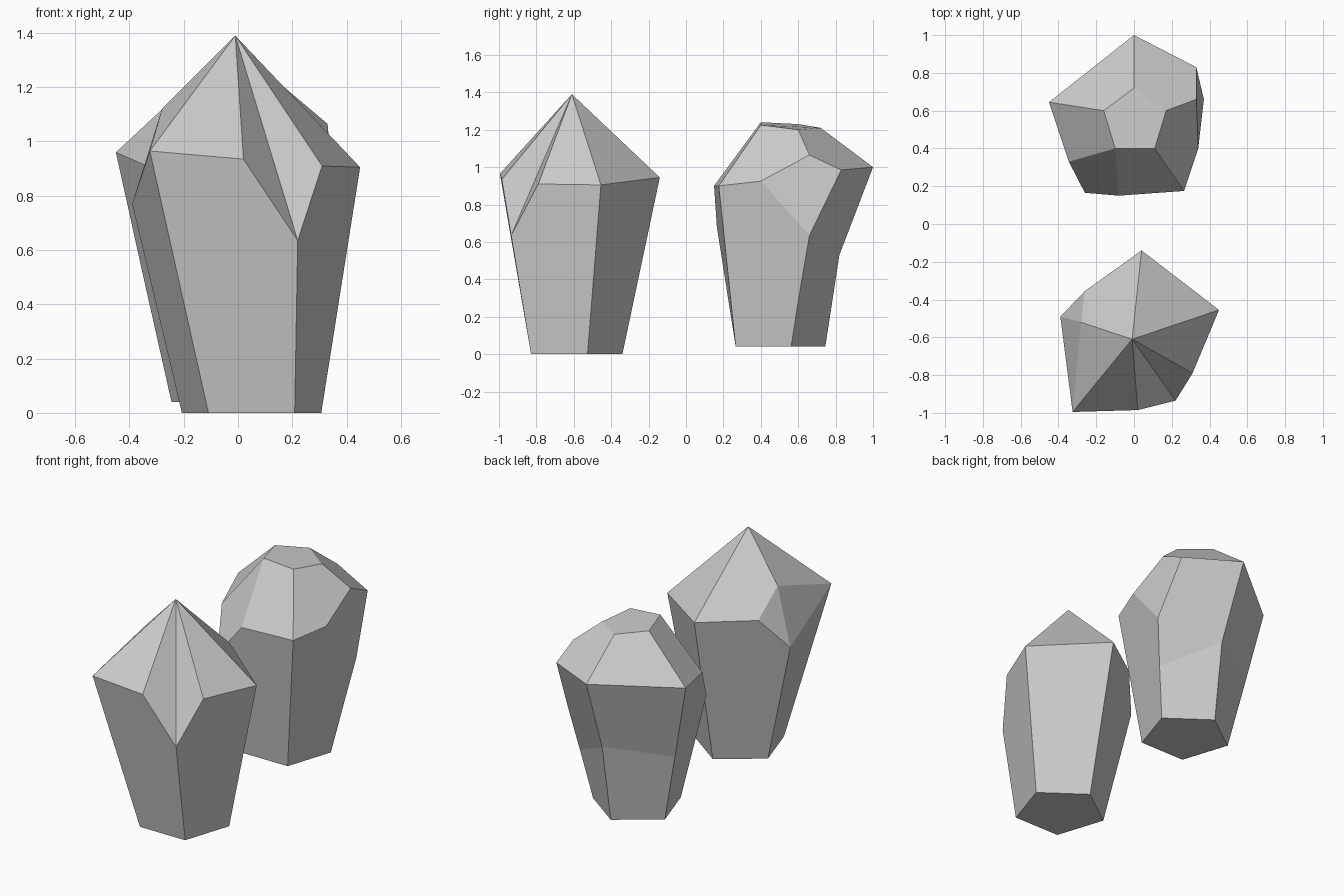
import bpy, bmesh
from math import radians, cos, sin


def pentagon(cx, cy, z, r):
    """Five-sided base ring, counter-clockwise from the front left corner."""
    return [(cx + r * cos(radians(234 + 72 * i)), cy + r * sin(radians(234 + 72 * i)), z)
            for i in range(5)]


def faceted(name, verts, faces):
    """Flat-faced solid from a few corner points."""
    bm = bmesh.new()
    vs = [bm.verts.new(v) for v in verts]
    for f in faces:
        bm.faces.new([vs[i] for i in f])
    bmesh.ops.recalc_face_normals(bm, faces=bm.faces[:])
    mesh = bpy.data.meshes.new(name)
    bm.to_mesh(mesh)
    bm.free()
    obj = bpy.data.objects.new(name, mesh)
    bpy.context.collection.objects.link(obj)
    return obj


# Pointed crystal: base 0-4, rim 5-12, tip 13, chipped left shoulder 14
pointed = pentagon(0.05, -0.61, 0, 0.27) + [
    (-0.325, -0.995, 0.965), (0.02, -0.985, 0.935), (0.22, -0.935, 0.635), (0.31, -0.79, 0.91),
    (0.45, -0.455, 0.905), (0.04, -0.14, 0.945), (-0.26, -0.355, 0.957), (-0.39, -0.49, 0.77),
    (-0.01, -0.61, 1.39), (-0.28, -0.52, 1.12)]
sides = [(4, 3, 2, 1, 0), (0, 1, 7, 6, 5), (1, 2, 9, 8, 7), (2, 3, 10, 9),
         (3, 4, 12, 11, 10), (4, 0, 5, 12)]
crown = [(13, i, i + 1) for i in range(5, 10)]
shoulder = [(13, 10, 11, 14), (14, 11, 12), (14, 12, 5), (13, 14, 5)]
faceted("pointed_crystal", pointed, sides + crown + shoulder)

# Blunt crystal: base 0-4, bent back waist 5-7, rim 8-16, shoulder 17, flat top 18-22
blunt = pentagon(0.007, 0.48, 0.04, 0.265) + [
    (0.317, 0.611, 0.35), (0.015, 0.82, 0.53), (-0.344, 0.602, 0.48),
    (-0.26, 0.165, 0.68), (-0.08, 0.15, 0.90), (0.265, 0.175, 0.90), (0.34, 0.40, 0.925),
    (0.37, 0.66, 0.635), (0.33, 0.83, 0.985), (0.0, 1.0, 1.0), (-0.45, 0.645, 0.96),
    (-0.345, 0.33, 0.914), (0.33, 0.66, 1.065),
    (-0.10, 0.40, 1.24), (0.11, 0.40, 1.225), (0.17, 0.60, 1.2), (0.0, 0.72, 1.21),
    (-0.16, 0.60, 1.23)]
sides = [(4, 3, 2, 1, 0), (0, 1, 10, 9, 8), (1, 2, 5, 12, 11, 10), (2, 3, 6, 5),
         (5, 6, 14, 13, 12), (3, 4, 7, 6), (6, 7, 15, 14), (4, 0, 8, 16, 15, 7)]
crown = [(18, 9, 10, 19), (19, 10, 11, 17, 20), (17, 11, 12, 13), (20, 17, 13, 14, 21),
         (21, 14, 15, 22), (22, 15, 16, 18), (18, 16, 8, 9), (18, 19, 20, 21, 22)]
faceted("blunt_crystal", blunt, sides + crown)
